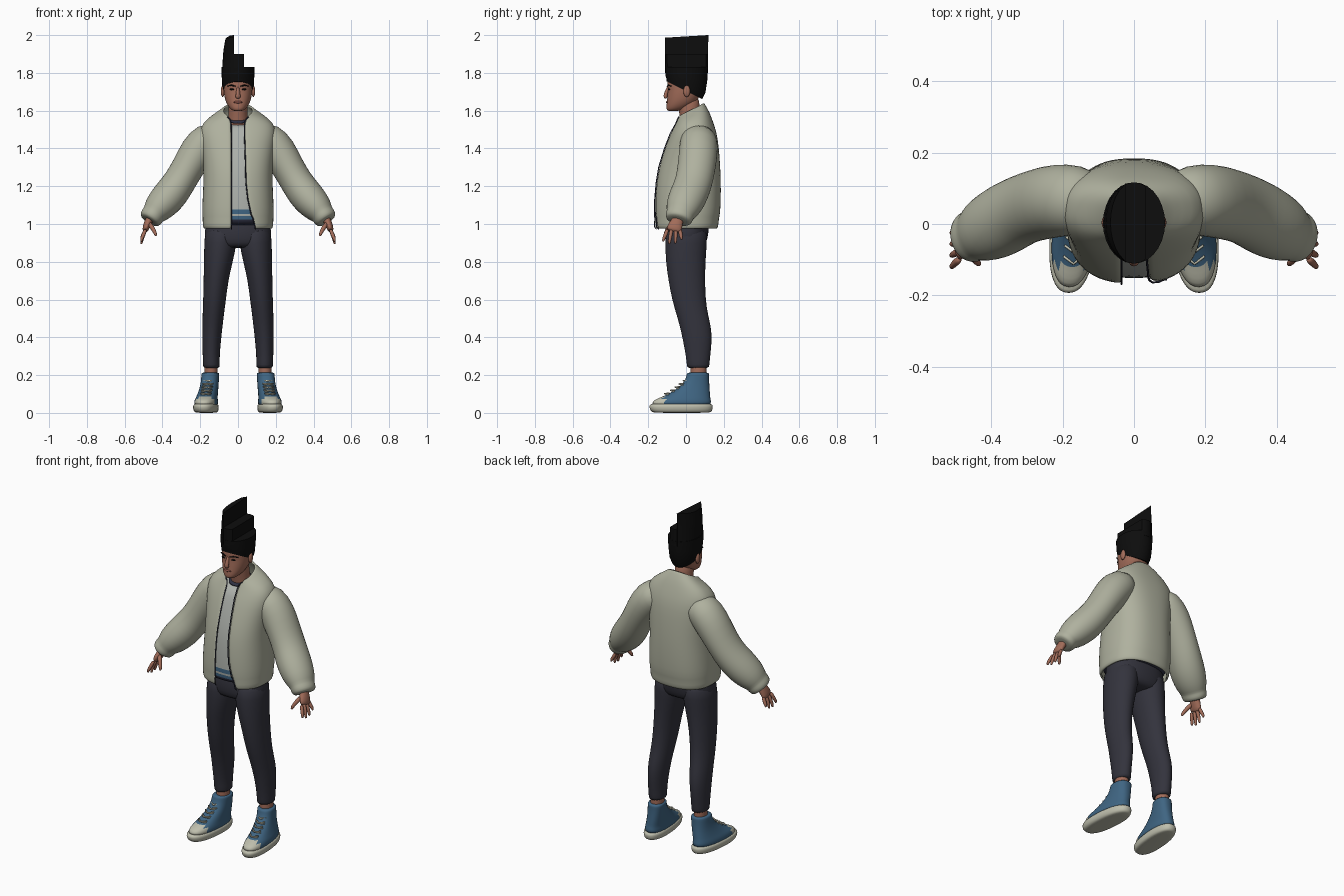
import bpy, bmesh, math
from mathutils import Vector


def mat(name, rgb):
    m = bpy.data.materials.new(name)
    m.diffuse_color = (*rgb, 1)
    return m


JACKET = mat("sage_fabric", (0.43, 0.44, 0.345))
SHIRT = mat("pale_cotton", (0.42, 0.44, 0.41))
NAVY = mat("navy_trim", (0.028, 0.03, 0.055))
PANTS = mat("charcoal_denim", (0.033, 0.033, 0.046))
SKIN = mat("skin", (0.36, 0.15, 0.10))
LIPS = mat("lips", (0.25, 0.085, 0.065))
HAIR = mat("black_hair", (0.004, 0.004, 0.004))
BLUE = mat("blue_canvas", (0.05, 0.13, 0.225))
RUBBER = mat("cream_rubber", (0.52, 0.52, 0.42))


def finish(bm, name, mats, rule=None, mirror=False, sub=1, thick=0, sharp=180):
    bmesh.ops.recalc_face_normals(bm, faces=bm.faces)
    me = bpy.data.meshes.new(name)
    bm.to_mesh(me)
    bm.free()
    for m in mats:
        me.materials.append(m)
    if rule:
        for p in me.polygons:
            p.material_index = rule(p.center)
    me.shade_smooth()
    if sharp < 180:
        me.set_sharp_from_angle(angle=math.radians(sharp))
    ob = bpy.data.objects.new(name, me)
    bpy.context.collection.objects.link(ob)
    if mirror:
        ob.modifiers.new("mirror", 'MIRROR').use_mirror_merge = False
    if thick:
        s = ob.modifiers.new("thickness", 'SOLIDIFY')
        s.thickness, s.offset = thick, -1
    if sub:
        s = ob.modifiers.new("smooth", 'SUBSURF')
        s.levels = s.render_levels = sub
    return ob


def loft(name, rings, mats, closed=True, caps=True, **kw):
    """Skin a list of equal-length point rings."""
    bm = bmesh.new()
    vs = [[bm.verts.new(p) for p in r] for r in rings]
    n = len(rings[0])
    for a, b in zip(vs, vs[1:]):
        for i in range(n if closed else n - 1):
            j = (i + 1) % n
            bm.faces.new((a[i], a[j], b[j], b[i]))
    if closed and caps:
        bm.faces.new(vs[0])
        bm.faces.new(vs[-1])
    return finish(bm, name, mats, **kw)


def spow(v, e):
    return math.copysign(abs(v) ** e, v)


def oval(z, a, cy, b, cx=0, tilt=0, e=1.0, n=28, t0=0.0, t1=None):
    """Horizontal superellipse starting at the front (-y), optionally open."""
    full = t1 is None
    t1 = 2 * math.pi if full else t1
    pts = []
    for i in range(n):
        t = t0 + (t1 - t0) * i / (n if full else n - 1)
        y = -b * spow(math.cos(t), e)
        pts.append((cx + a * spow(math.sin(t), e), cy + y, z + tilt * y))
    return pts


def tube(name, path, mats, n=12, **kw):
    """Oval tube along points (x, y, z, radius across, radius in depth)."""
    P = [Vector(p[:3]) for p in path]
    rings = []
    for i, p in enumerate(path):
        t = (P[min(i + 1, len(P) - 1)] - P[max(i - 1, 0)]).normalized()
        u = Vector((0, 1, 0)).cross(t).normalized()
        v = t.cross(u)
        rings.append([P[i] + u * p[3] * math.cos(k * math.tau / n)
                      + v * p[4] * math.sin(k * math.tau / n) for k in range(n)])
    return loft(name, rings, mats, **kw)


def ball(name, loc, size, m, mirror=False):
    bm = bmesh.new()
    bmesh.ops.create_uvsphere(bm, u_segments=12, v_segments=8, radius=1)
    for v in bm.verts:
        v.co = Vector([c * s + l for c, s, l in zip(v.co, size, loc)])
    return finish(bm, name, [m], mirror=mirror, sub=0)


# Jacket body: z, half width, centre y, half depth, tilt, left and right opening
BODY = [(0.972, .178, .002, .160, 0, .035, .092), (0.985, .188, .002, .170, 0, .035, .09),
        (1.03, .187, .004, .170, 0, .035, .08), (1.05, .190, .006, .175, 0, .035, .07),
        (1.13, .188, .009, .176, 0, .035, .052), (1.22, .183, .013, .172, 0, .035, .042),
        (1.30, .183, .018, .164, 0, .035, .04), (1.40, .193, .030, .145, 0, .035, .037),
        (1.48, .205, .040, .124, 0, .035, .034), (1.535, .190, .044, .100, .05, .036, .034),
        (1.575, .135, .038, .085, .25, .042, .042), (1.595, .092, .028, .076, .42, .055, .055),
        (1.607, .078, .024, .071, .5, .06, .06)]
E = 0.82
shell = []
for z, a, cy, b, tilt, xl, xr in BODY:
    t0 = math.asin((xr / a) ** (1 / E))
    t1 = math.tau - math.asin((xl / a) ** (1 / E))
    shell.append(oval(z, a, cy, b, tilt=tilt, e=E, n=36, t0=t0, t1=t1))
loft("jacket_body", shell, [JACKET], closed=False, thick=0.012)
for side, k in (("left", -1), ("right", 0)):
    tube(side + "_zip_edge", [(*r[k], .003, .003) for r in shell[:-1]], [NAVY], n=6, sub=0)

# Shirt with striped hem, and crew collar
shirt = []
for z in (.985, 1.03, 1.042, 1.052, 1.07, 1.13, 1.22, 1.30, 1.40, 1.48, 1.535):
    k = max(i for i in range(len(BODY) - 1) if BODY[i][0] <= z)
    lo, hi = BODY[k], BODY[k + 1]
    f = (z - lo[0]) / (hi[0] - lo[0])
    a, cy, b = (lo[i] + f * (hi[i] - lo[i]) for i in (1, 2, 3))
    shirt.append(oval(z, a - .016, cy, b - .016, e=E))
loft("shirt", shirt, [SHIRT, NAVY, BLUE],
     rule=lambda c: 1 if c.z < 1.03 else 2 if c.z < 1.042 or 1.052 < c.z < 1.07 else 0)
loft("shirt_collar", [oval(1.545, .064, .02, .066, tilt=.3), oval(1.556, .062, .02, .064, tilt=.3),
                      oval(1.564, .054, .02, .056, tilt=.3)], [NAVY])

# Sleeves with gathered cuffs
tube("sleeve", [(.10, .06, 1.46, .07, .08), (.16, .068, 1.45, .098, .100),
                (.215, .066, 1.385, .098, .104), (.265, .056, 1.30, .086, .102),
                (.31, .042, 1.222, .087, .100), (.35, .02, 1.165, .092, .102),
                (.39, -.002, 1.118, .090, .100), (.43, -.022, 1.075, .078, .088),
                (.446, -.03, 1.053, .062, .074), (.455, -.034, 1.042, .064, .076),
                (.468, -.04, 1.022, .060, .070), (.472, -.042, 1.016, .045, .055)],
     [JACKET], n=20, mirror=True)

# Hands
tube("palm", [(.458, -.036, 1.05, .024, .03), (.472, -.046, 1.015, .022, .032),
              (.486, -.060, .985, .020, .042), (.494, -.066, .958, .014, .042)],
     [SKIN], mirror=True)
for i, name in enumerate(("index", "middle", "ring", "little")):
    y0, y1 = -.098 + .022 * i, -.120 + .032 * i
    zt = (.905, .892, .895, .915)[i]
    tube(name + "_finger", [(.488, y0, .975, .011, .012), (.502, (y0 + y1) / 2, .94, .011, .011),
                            (.511, y1, zt + .015, .009, .009), (.512, y1, zt, .005, .005)],
         [SKIN], n=8, mirror=True)
tube("thumb", [(.474, -.065, 1.01, .014, .014), (.452, -.094, .978, .013, .013),
               (.437, -.110, .95, .010, .010), (.433, -.114, .935, .006, .006)],
     [SKIN], n=8, mirror=True)

# Trousers
loft("trouser_hips", [oval(z, a, cy, b, e=.9) for z, a, cy, b in
                      ((1.06, .16, .01, .11), (.98, .176, .006, .117), (.92, .178, .002, .113),
                       (.885, .168, 0, .10), (.872, .13, 0, .07))], [PANTS])
LEG = [(1.0, .09, .005, .085, .112), (.90, .092, .0, .088, .112), (.80, .104, -.002, .077, .106),
       (.70, .117, .004, .066, .098), (.60, .124, .015, .061, .090), (.52, .131, .033, .057, .084),
       (.45, .136, .052, .054, .083), (.38, .14, .061, .050, .077), (.30, .142, .064, .045, .065),
       (.25, .141, .064, .045, .060), (.235, .141, .064, .043, .058)]
loft("trouser_leg", [oval(z, a, cy, b, cx=cx, n=20) for z, cx, cy, a, b in LEG],
     [PANTS], mirror=True)
loft("ankle", [oval(z, .036, .066, .043, cx=.143, n=14) for z in (.28, .24, .20, .15)],
     [SKIN], mirror=True)


# High-top shoes: z, front y, back y, half width, centre x
def shoe_ring(z, yf, yb, hw, cx):
    ring = oval(z, hw, (yf + yb) / 2, (yb - yf) / 2, cx=cx, e=.85, n=32)
    return [(x - .08 * y, y, h) for x, y, h in ring]


loft("shoe_sole", [shoe_ring(*r) for r in
                   ((0, -.165, .12, .048, .166), (.004, -.18, .134, .060, .167),
                    (.02, -.194, .143, .066, .168), (.042, -.195, .143, .066, .168),
                    (.05, -.185, .135, .058, .168))], [RUBBER], mirror=True)
UPPER = [(.03, -.185, .135, .062, .167), (.06, -.18, .133, .061, .167), (.075, -.155, .130, .058, .166),
         (.087, -.122, .128, .055, .164), (.105, -.085, .127, .052, .161), (.13, -.045, .125, .049, .157),
         (.16, -.012, .123, .047, .154), (.19, .002, .122, .047, .152), (.21, .004, .123, .047, .151),
         (.214, .010, .117, .041, .151)]
loft("shoe_upper", [shoe_ring(*r) for r in UPPER], [BLUE, RUBBER], mirror=True,
     rule=lambda c: 1 if c.y < -.118 and c.z < .1 else 0)
for i in range(5):
    f = i / 4
    y, z, x = -.108 + .098 * f ** .85, .098 + .068 * f, .170 - .015 * f
    for s in (1, -1):
        tube("shoe_lace", [(x - .028, y + .018, z + .006 * s, .004, .004),
                           (x, y - .004, z + .004, .004, .004),
                           (x + .028, y + .018, z - .006 * s, .004, .004)],
             [RUBBER], n=6, sub=0, mirror=True)

# Head and neck
tube("neck", [(0, .034, 1.50, .062, .062), (0, .026, 1.56, .052, .055),
              (0, .014, 1.62, .050, .058), (0, .010, 1.68, .05, .06)], [SKIN], n=18)
loft("head", [oval(z, a, cy, b, e=.92) for z, a, cy, b in
              ((1.598, .022, -.068, .026), (1.604, .036, -.058, .045), (1.622, .052, -.040, .064),
               (1.65, .067, -.020, .081), (1.69, .075, -.010, .088), (1.715, .077, -.006, .089),
               (1.74, .078, -.004, .097), (1.78, .076, 0, .095), (1.81, .05, 0, .06))], [SKIN])
tube("nose", [(0, -.092, 1.728, .008, .008), (0, -.103, 1.70, .010, .010),
              (0, -.111, 1.676, .015, .012), (0, -.104, 1.664, .013, .009)], [SKIN], n=10)
ball("mouth", (0, -.098, 1.645), (.024, .008, .007), LIPS)
ball("ear", (.081, .004, 1.703), (.010, .018, .031), SKIN, True)
ball("eye", (.032, -.090, 1.713), (.013, .006, .005), HAIR, True)
tube("eyebrow", [(.014, -.099, 1.729, .003, .004), (.035, -.094, 1.735, .004, .004),
                 (.056, -.078, 1.730, .002, .004)], [HAIR], n=6, sub=0, mirror=True)

# Tall hair in three steps, each tier clipped to one side
loft("hair_base", [oval(1.708, .078, -.008, .094, tilt=-.5), oval(1.735, .084, -.001, .104, tilt=-.38),
                   oval(1.775, .086, .002, .111, tilt=-.1), oval(1.83, .087, .003, .114)],
     [HAIR], sub=0, sharp=40)


def tier(name, limit, rings):
    loft(name, [[(min(x, limit), y, z) for x, y, z in r] for r in rings], [HAIR], sub=0, sharp=40)


tier("hair_middle_step", .032, [oval(1.80, .085, .003, .113), oval(1.90, .079, .003, .114)])
top = [(x, y, 1.985 + .06 * y + .45 * min(0, x + .04)) for x, y, z in oval(2, .066, .004, .115)]
tier("hair_top_step", -.022, [oval(1.80, .085, .003, .113), oval(1.90, .079, .003, .114),
                              oval(1.94, .074, .003, .114),
                              [(x, y, z + .008) for x, y, z in top]])
